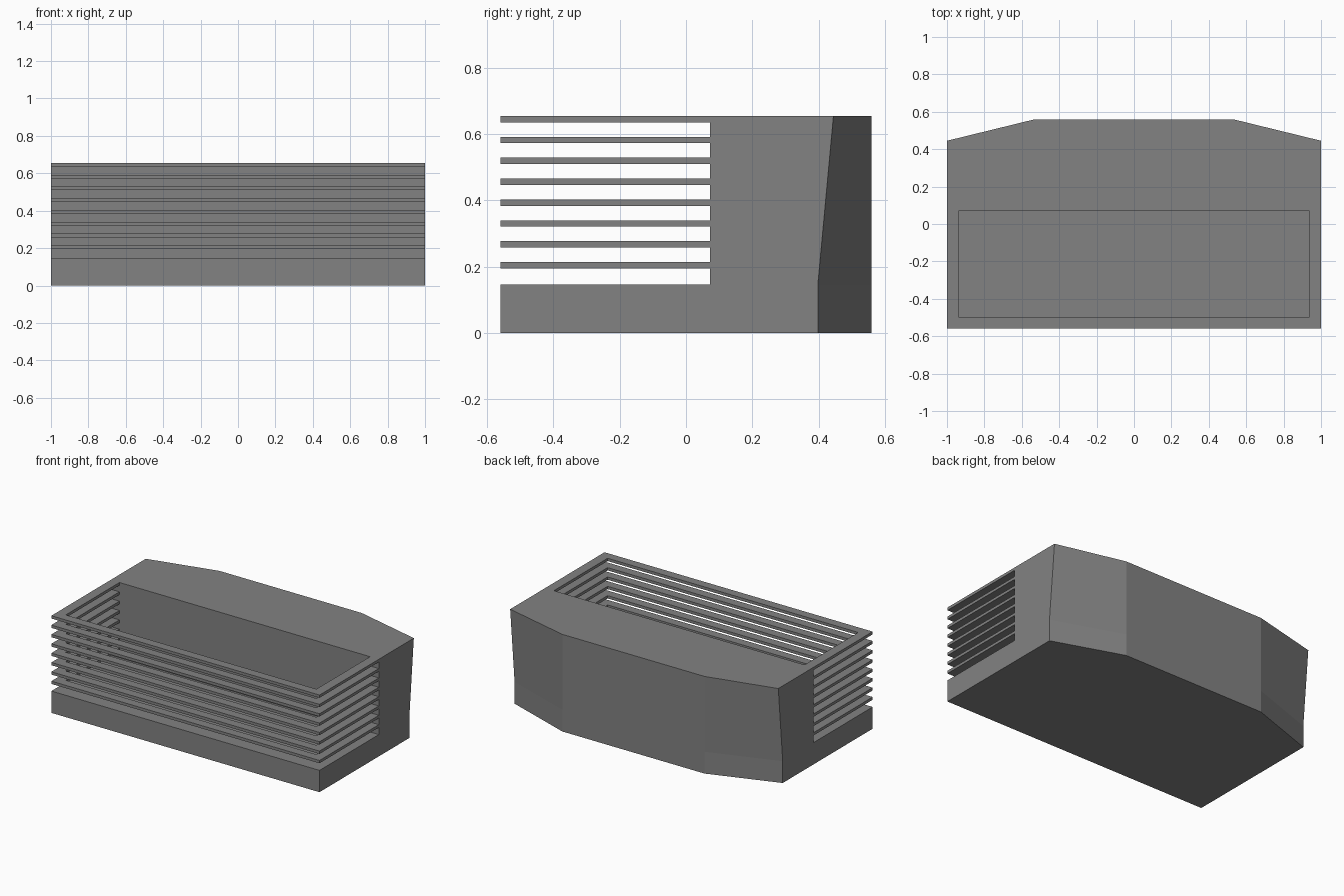
import bpy, bmesh

if "Cube" in bpy.data.objects:
    bpy.data.objects.remove(bpy.data.objects["Cube"])

DECK, TOP = 0.147, 0.655     # base deck height, overall height
FRONT, WALL, BACK = -0.56, 0.072, 0.56
SIDE_W, FRONT_W = 0.065, 0.06    # rail widths along the sides and the front
RAIL_H, PITCH = 0.019, 0.063

dark = bpy.data.materials.new("dark_grey")
dark.diffuse_color = (0.225, 0.225, 0.225, 1)
dark.use_nodes = True
dark.node_tree.nodes["Principled BSDF"].inputs["Base Color"].default_value = dark.diffuse_color


def finish(bm, name):
    bmesh.ops.recalc_face_normals(bm, faces=bm.faces)
    mesh = bpy.data.meshes.new(name)
    bm.to_mesh(mesh)
    bm.free()
    mesh.materials.append(dark)
    obj = bpy.data.objects.new(name, mesh)
    bpy.context.collection.objects.link(obj)
    return obj


def ring(bm, half, z):
    """Mirror a right-hand half outline across x and place it at height z."""
    pts = half + [(-x, y) for x, y in reversed(half)]
    return [bm.verts.new((x, y, z)) for x, y in pts]


def skirt(bm, low, high):
    for i in range(len(low)):
        j = (i + 1) % len(low)
        bm.faces.new((low[i], low[j], high[j], high[i]))


# Body: low front deck and tall rear block with angled, slightly flared corners
bm = bmesh.new()
outline = [(1, FRONT), (1, WALL), (1, 0.398), (0.53, BACK)]
bottom = ring(bm, outline, 0)
deck = ring(bm, outline, DECK)
top = ring(bm, [(1, WALL), (1, 0.445), (0.53, BACK)], TOP)
skirt(bm, bottom, deck)
bm.faces.new(bottom)
bm.faces.new((deck[0], deck[1], deck[6], deck[7]))
skirt(bm, deck[1:7], top)
bm.faces.new(top)
finish(bm, "body")

# Rails: stacked U-shaped bars running from the rear block around the front
inner = 1 - SIDE_W
u_half = [(inner, FRONT + FRONT_W), (inner, WALL), (1, WALL), (1, FRONT)]
for k in range(8):
    z = TOP - k * PITCH
    bm = bmesh.new()
    low, high = ring(bm, u_half, z - RAIL_H), ring(bm, u_half, z)
    skirt(bm, low, high)
    bm.faces.new(low)
    bm.faces.new(high)
    finish(bm, f"rail_{k + 1}")
